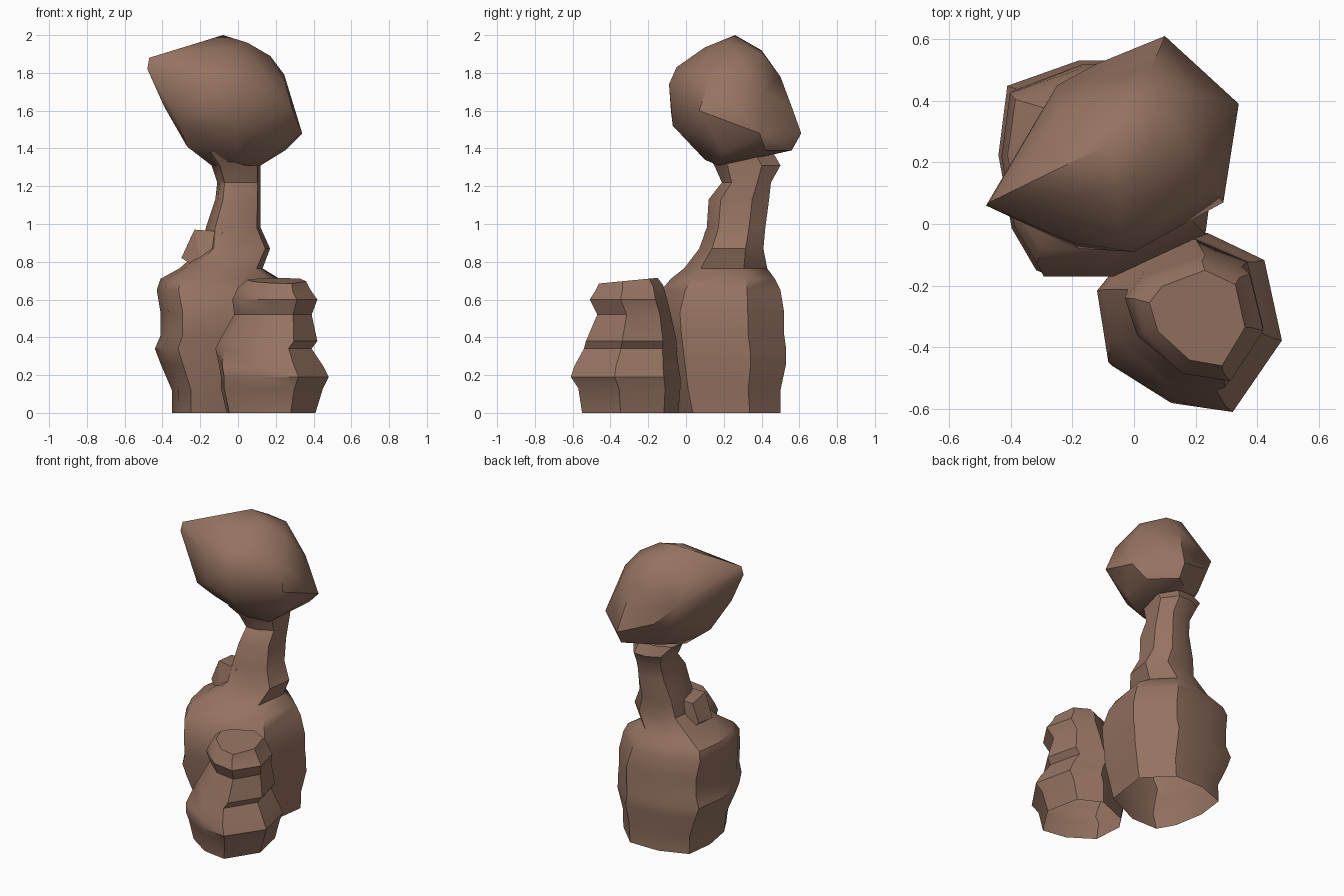
import bpy, bmesh, math

rock = bpy.data.materials.new("reddish_brown_rock")
rock.diffuse_color = (0.30, 0.17, 0.12, 1)


def finish(name, bm, angle):
    bmesh.ops.recalc_face_normals(bm, faces=bm.faces)
    me = bpy.data.meshes.new(name)
    bm.to_mesh(me)
    bm.free()
    me.materials.append(rock)
    ob = bpy.data.objects.new(name, me)
    bpy.context.collection.objects.link(ob)
    bpy.ops.object.select_all(action='DESELECT')
    bpy.context.view_layer.objects.active = ob
    ob.select_set(True)
    bpy.ops.object.shade_smooth_by_angle(angle=math.radians(angle))
    return ob


def loft(name, outline, rings, upper=None, split=9, tilt=0.0, cap=False):
    """Stack an outline (0..1 box) through rings of (z, x0, x1, y0, y1)."""
    bm = bmesh.new()
    loops = []
    for z, x0, x1, y0, y1 in rings:
        shape = upper if z > split else outline
        loops.append([bm.verts.new((x0 + u * (x1 - x0), y0 + v * (y1 - y0),
                                    z + (tilt * (v - 0.5) if z > 0.64 else 0)))
                      for u, v in shape])
    n = len(outline)
    for a, b in zip(loops, loops[1:]):
        for i in range(n):
            j = (i + 1) % n
            bm.faces.new((a[i], a[j], b[j], b[i]))
    if cap:
        bm.faces.new(loops[-1])
    return finish(name, bm, 36)


def hull(name, points, angle=38):
    bm = bmesh.new()
    for p in points:
        bm.verts.new(p)
    res = bmesh.ops.convex_hull(bm, input=bm.verts)
    junk = {v for v in res["geom_interior"] + res["geom_unused"]
            if isinstance(v, bmesh.types.BMVert)}
    bmesh.ops.delete(bm, geom=list(junk), context='VERTS')
    return finish(name, bm, angle)


# main column, sloping in to a narrow neck, open underneath
loft("column_and_neck",
     [(.17, 0), (.5, 0), (.93, .2), (1, .72), (.72, 1), (.36, 1), (.04, .88), (0, .55), (.06, .2)],
     [(0, -.35, .24, -.08, .50), (.12, -.35, .25, -.11, .50), (.26, -.41, .28, -.14, .53),
      (.34, -.44, .28, -.15, .53), (.41, -.41, .28, -.16, .52),
      (.53, -.41, .28, -.17, .52), (.65, -.43, .25, -.13, .50), (.71, -.41, .22, -.08, .47),
      (.765, -.31, .13, -.01, .43), (.87, -.19, .17, .07, .41), (.98, -.17, .12, .11, .42),
      (1.13, -.12, .12, .12, .44), (1.22, -.11, .12, .19, .45), (1.31, -.14, .12, .15, .50),
      (1.38, -.20, .12, .10, .46)])

# small boulder on the left shoulder
hull("shoulder_boulder",
     [(-.23, .12, .97), (-.08, .10, .96), (-.30, .14, .82), (-.19, .06, .75), (-.24, .27, .95),
      (-.10, .28, .96), (-.28, .26, .82), (-.10, .2, .75), (-.2, .28, .76)], 20)

# tilted cap stone with a rounded crown and a pointed left end
hull("cap_stone",
     [(-.48, .06, 1.82), (-.47, .07, 1.88), (-.20, -.06, 1.78), (0, -.09, 1.74), (.29, .07, 1.60),
      (.34, .39, 1.48), (.10, .61, 1.48), (-.25, .45, 1.69), (-.12, .52, 1.56),
      (-.08, .26, 2.0), (.05, .22, 1.96), (.17, .26, 1.89), (.245, .31, 1.79), (.25, .12, 1.75),
      (.12, .04, 1.82), (-.04, -.05, 1.83), (-.05, .10, 1.935), (-.24, .20, 1.945),
      (-.05, .40, 1.92), (.08, .41, 1.90), (.05, .50, 1.78), (-.24, .35, 1.83),
      (.22, .42, 1.70), (.08, .56, 1.62),
      (-.39, .06, 1.62), (-.31, 0, 1.53), (-.18, -.08, 1.60), (0, -.07, 1.52), (.20, .10, 1.46),
      (.22, .20, 1.39), (-.27, .12, 1.41), (.12, .17, 1.31), (-.14, .20, 1.31),
      (.10, .56, 1.39), (.25, .42, 1.39), (0, .10, 1.34), (-.10, .43, 1.38),
      (-.22, .36, 1.50)])

# small column in front, front left corner worn back higher up
loft("small_column",
     [(0, .66), (.13, .83), (.58, 1), (.9, .85), (1, .4), (.72, 0), (.37, .05), (.03, .26)],
     [(0, -.06, .41, -.55, -.04), (.13, -.09, .45, -.57, -.03), (.19, -.09, .48, -.61, -.03),
      (.25, -.10, .45, -.59, -.04), (.34, -.12, .39, -.54, -.05), (.38, -.10, .42, -.53, -.05),
      (.52, -.02, .39, -.47, -.08), (.60, -.03, .42, -.51, -.10), (.66, .0, .38, -.48, -.12),
      (.70, .05, .36, -.46, -.15)],
     [(0, .66), (.13, .83), (.58, 1), (.9, .85), (1, .4), (.76, 0), (.42, .06), (.09, .36)],
     split=.3, tilt=.03, cap=True)
